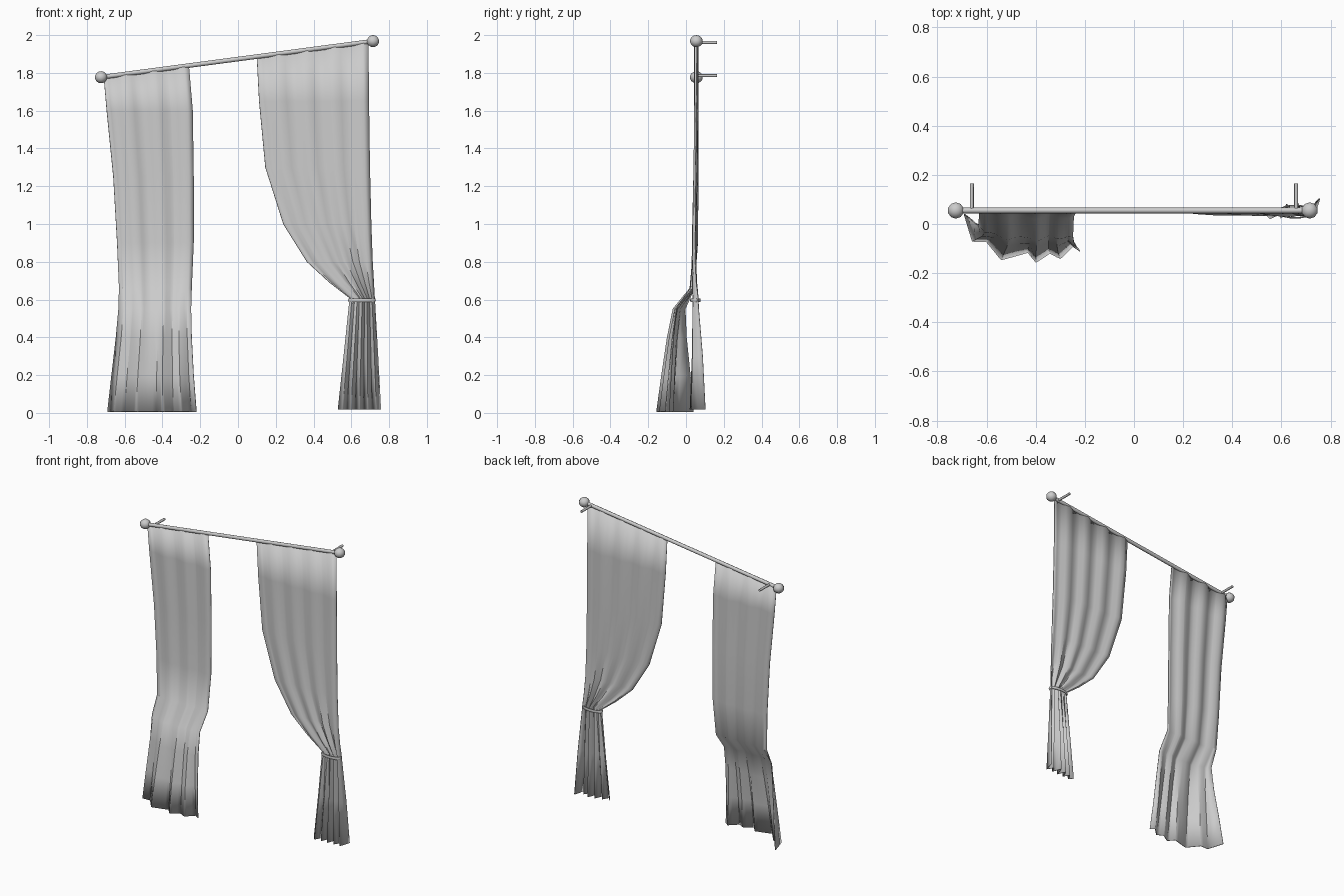
import bpy, math
from mathutils import Vector

if "Cube" in bpy.data.objects:
    bpy.data.objects.remove(bpy.data.objects["Cube"], do_unlink=True)

grey = bpy.data.materials.new("plain_grey")
grey.use_nodes = True
COLOUR = (0.6, 0.6, 0.6, 1)
grey.diffuse_color = COLOUR
grey.node_tree.nodes["Principled BSDF"].inputs["Base Color"].default_value = COLOUR

ROD_Y = 0.055
ROD_A = Vector((-0.725, ROD_Y, 1.777))
ROD_B = Vector((0.715, ROD_Y, 1.968))


def rod_height(x):
    return ROD_A.z + (x - ROD_A.x) * (ROD_B.z - ROD_A.z) / (ROD_B.x - ROD_A.x)


def finish(obj, name, angle=40):
    obj.name = name
    obj.data.materials.clear()
    obj.data.materials.append(grey)
    bpy.ops.object.select_all(action='DESELECT')
    obj.select_set(True)
    bpy.context.view_layer.objects.active = obj
    bpy.ops.object.shade_smooth_by_angle(angle=math.radians(angle))
    return obj


def bar(name, a, b, radius, sides=8):
    d = b - a
    bpy.ops.mesh.primitive_cylinder_add(vertices=sides, radius=radius, depth=d.length, location=(a + b) / 2)
    obj = bpy.context.object
    obj.rotation_euler = d.to_track_quat('Z', 'Y').to_euler()
    return finish(obj, name, 50)


def sample(points, u):
    """Straight-line interpolation through (u, value) points."""
    for (u0, v0), (u1, v1) in zip(points, points[1:]):
        if u <= u1:
            return v0 + (v1 - v0) * (u - u0) / (u1 - u0)
    return points[-1][1]


def curtain(name, rows, hem, waves):
    """Rows hold z (None = on the rod), left x, right x, y shift, share of hem folds."""
    us = sorted({p[0] for p in hem} | {i / 20 for i in range(21)})
    verts, faces, n = [], [], len(us)
    for z, x0, x1, shift, fold in rows:
        for u in us:
            x = x0 + (x1 - x0) * u
            top = ROD_Y + 0.009 * math.sin(2 * math.pi * waves * u)
            y = top + (sample(hem, u) - top) * fold + shift
            verts.append((x, y, rod_height(x) - 0.004 if z is None else z))
    for r in range(len(rows) - 1):
        for c in range(n - 1):
            k = r * n + c
            faces.append((k, k + n, k + n + 1, k + 1))
    mesh = bpy.data.meshes.new(name)
    mesh.from_pydata(verts, [], faces)
    obj = bpy.data.objects.new(name, mesh)
    bpy.context.collection.objects.link(obj)
    finish(obj, name, 35)
    cloth = obj.modifiers.new("cloth_thickness", 'SOLIDIFY')
    cloth.thickness, cloth.offset = 0.005, 0
    return obj


# Sloping rod with ball ends and wall brackets
bar("curtain_rod", ROD_A, ROD_B, 0.012)
for side, end, bx in (("right", ROD_A, -0.66), ("left", ROD_B, 0.66)):
    bpy.ops.mesh.primitive_uv_sphere_add(segments=10, ring_count=7, radius=0.034, location=end)
    ball = bpy.context.object
    ball.scale.z = 0.94
    finish(ball, side + "_rod_ball", 60)
    z = rod_height(bx)
    bar(side + "_wall_bracket", Vector((bx, ROD_Y, z)), Vector((bx, 0.165, z)), 0.008)

# Loose curtain, pushed forward below its middle
curtain("right_loose_curtain",
        [(None, -0.71, -0.26, 0, 0), (1.6, -0.695, -0.24, 0, 0),
         (1.25, -0.66, -0.235, 0, 0), (0.9, -0.64, -0.235, 0, 0.02),
         (0.66, -0.63, -0.245, -0.01, 0.08), (0.55, -0.632, -0.248, -0.055, 0.3),
         (0.4, -0.645, -0.245, -0.045, 0.5), (0.2, -0.668, -0.235, -0.02, 0.77),
         (0.006, -0.69, -0.22, 0, 1)],
        [(0, 0.04), (0.07, -0.07), (0.19, -0.07), (0.32, -0.145), (0.55, -0.115),
         (0.62, -0.155), (0.74, -0.118), (0.83, -0.14), (0.94, -0.09), (1, -0.11)], 3)

# Tied curtain, gathered to the side and flaring below the tie
folds = [0.05, 0.022, 0.065, 0.025, 0.08, 0.025, 0.09, 0.03, 0.07, 0.03, 0.103]
curtain("left_tied_curtain",
        [(None, 0.1, 0.69, 0, 0), (1.65, 0.112, 0.693, 0, 0),
         (1.3, 0.145, 0.698, -0.004, 0), (1.0, 0.24, 0.705, -0.01, 0.05),
         (0.8, 0.365, 0.712, -0.012, 0.12), (0.69, 0.485, 0.718, -0.01, 0.2),
         (0.61, 0.588, 0.722, -0.005, 0.3), (0.58, 0.588, 0.724, -0.005, 0.32),
         (0.3, 0.56, 0.74, 0, 0.7), (0.018, 0.53, 0.755, 0, 1)],
        [(i / 10, y) for i, y in enumerate(folds)], 4)

# Tie band round the gathered cloth
bpy.ops.mesh.primitive_torus_add(major_segments=20, minor_segments=6, major_radius=0.066,
                                 minor_radius=0.008, location=(0.656, 0.05, 0.597))
tie = bpy.context.object
tie.scale = (1, 0.38, 1.3)
finish(tie, "left_tie_band", 60)
